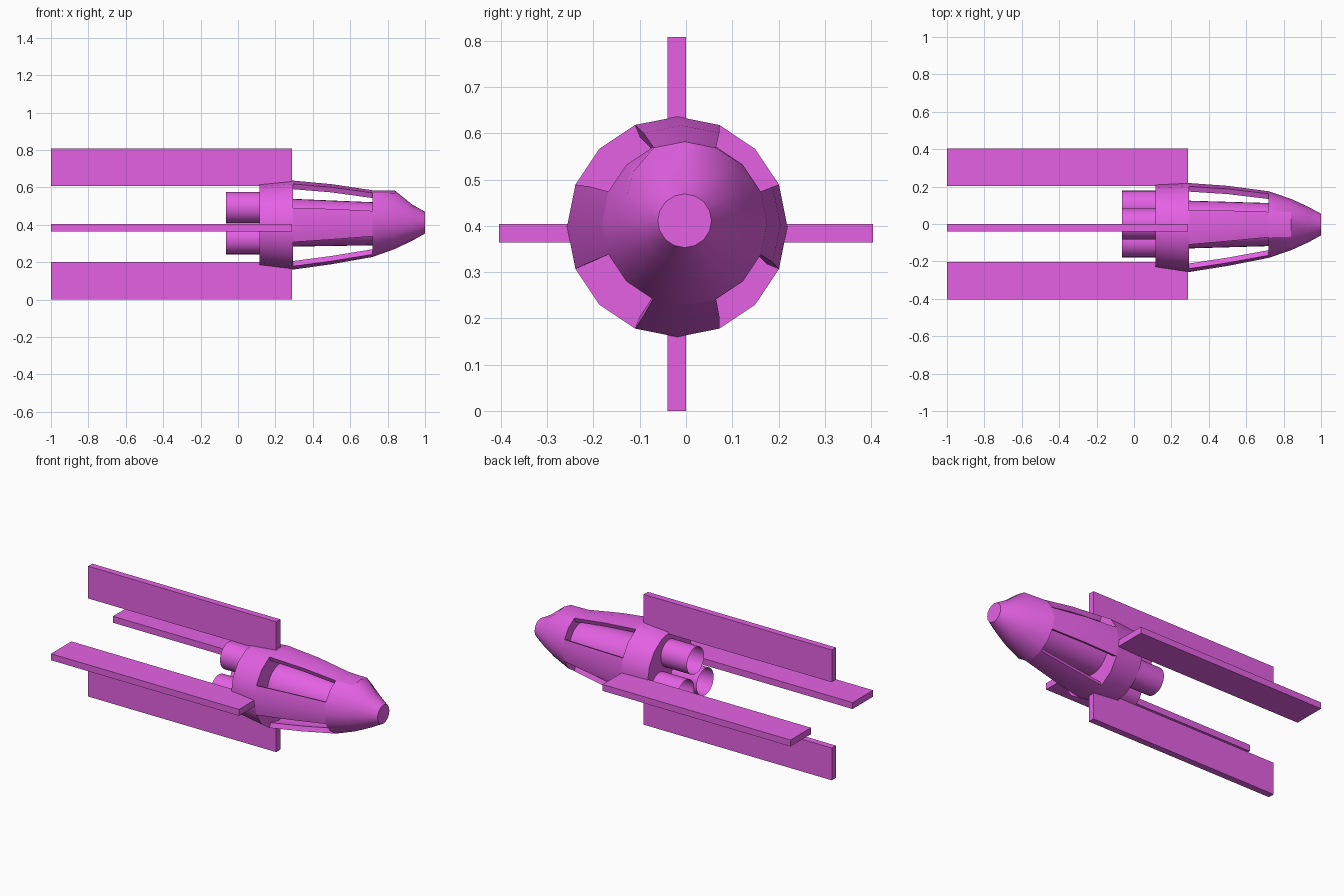
import bpy, bmesh, math

if "Cube" in bpy.data.objects:
    bpy.data.objects.remove(bpy.data.objects["Cube"])

paint = bpy.data.materials.new("magenta paint")
paint.diffuse_color = (0.78, 0.12, 0.78, 1)
paint.use_nodes = True
paint.node_tree.nodes["Principled BSDF"].inputs["Base Color"].default_value = paint.diffuse_color

SIDES = 16
STEP = 2 * math.pi / SIDES


def finish(name, bm, angle=30):
    """Turn a bmesh into a named, painted, smooth-by-angle object."""
    bmesh.ops.recalc_face_normals(bm, faces=bm.faces)
    mesh = bpy.data.meshes.new(name)
    bm.to_mesh(mesh)
    bm.free()
    mesh.materials.append(paint)
    obj = bpy.data.objects.new(name, mesh)
    bpy.context.collection.objects.link(obj)
    bpy.ops.object.select_all(action='DESELECT')
    obj.select_set(True)
    bpy.context.view_layer.objects.active = obj
    bpy.ops.object.shade_smooth_by_angle(angle=math.radians(angle))
    return obj


def loft(name, rings, caps=True):
    """Skin a list of closed loops, optionally closing both ends."""
    bm = bmesh.new()
    loops = [[bm.verts.new(p) for p in ring] for ring in rings]
    n = len(loops[0])
    for a, b in zip(loops, loops[1:]):
        for i in range(n):
            j = (i + 1) % n
            bm.faces.new((a[i], a[j], b[j], b[i]))
    if caps:
        bm.faces.new(loops[0])
        bm.faces.new(loops[-1])
    return finish(name, bm)


def at(x, cy, cz, r, a):
    return (x, cy + r * math.cos(a), cz + r * math.sin(a))


def circle(x, cy, cz, r, n=SIDES):
    return [at(x, cy, cz, r, i * 2 * math.pi / n) for i in range(n)]


def box(name, lo, hi):
    bm = bmesh.new()
    bmesh.ops.create_cube(bm, size=1)
    for v in bm.verts:
        v.co = [(l + h) / 2 + c * (h - l) for l, h, c in zip(lo, hi, v.co)]
    finish(name, bm)


# Solid rear collar
loft("rear_collar", [circle(0.115, -0.01, 0.40, 0.220),
                     circle(0.293, -0.019, 0.398, 0.238)])

# Four hull panels with open windows between them
hull = [(0.293, -0.019, 0.398, 0.238),
        (0.50, -0.010, 0.403, 0.214),
        (0.72, -0.003, 0.406, 0.178)]
THICK = 0.03
for name, k in (("left", 0), ("top", 4), ("right", 8), ("bottom", 12)):
    rings = []
    for x, cy, cz, r in hull:
        outer = [at(x, cy, cz, r, (k + d) * STEP) for d in (-1, 0, 1)]
        inner = [at(x, cy, cz, r - THICK, (k + d) * STEP) for d in (1, 0, -1)]
        rings.append(outer + inner)
    loft(name + "_hull_panel", rings)

# Inner core seen through the windows
loft("inner_core", [circle(0.28, -0.003, 0.411, 0.128, 32),
                    circle(0.73, -0.003, 0.405, 0.115, 32)])

# Nose with a raised canopy on its upper side: x, cy, cz, radius, canopy lift
nose = [(0.72, -0.003, 0.406, 0.178, 0.0),
        (0.84, -0.003, 0.408, 0.137, 0.037),
        (0.93, -0.003, 0.410, 0.096, 0.003),
        (1.0, -0.003, 0.411, 0.058, 0.0)]
share = {4: 1.0, 3: 1.0, 5: 1.0, 2: 0.5, 6: 0.5}
loft("nose_cone", [[at(x, cy, cz, r + lift * share.get(i, 0), i * STEP)
                    for i in range(SIDES)] for x, cy, cz, r, lift in nose])

# Three open engine tubes in a triangle
for i, (y, z) in enumerate([(0.0, 0.492), (0.095, 0.325), (-0.095, 0.325)]):
    loft(f"engine_tube_{i + 1}", [circle(-0.065, y, z, 0.083, 32),
                                  circle(0.12, y, z, 0.083, 32)], caps=False)

# Four long flat fins
box("top_fin", (-1, -0.04, 0.608), (0.29, 0, 0.808))
box("bottom_fin", (-1, -0.04, 0.0), (0.29, 0, 0.2))
box("left_fin", (-1, 0.204, 0.364), (0.29, 0.404, 0.404))
box("right_fin", (-1, -0.404, 0.364), (0.29, -0.204, 0.404))
